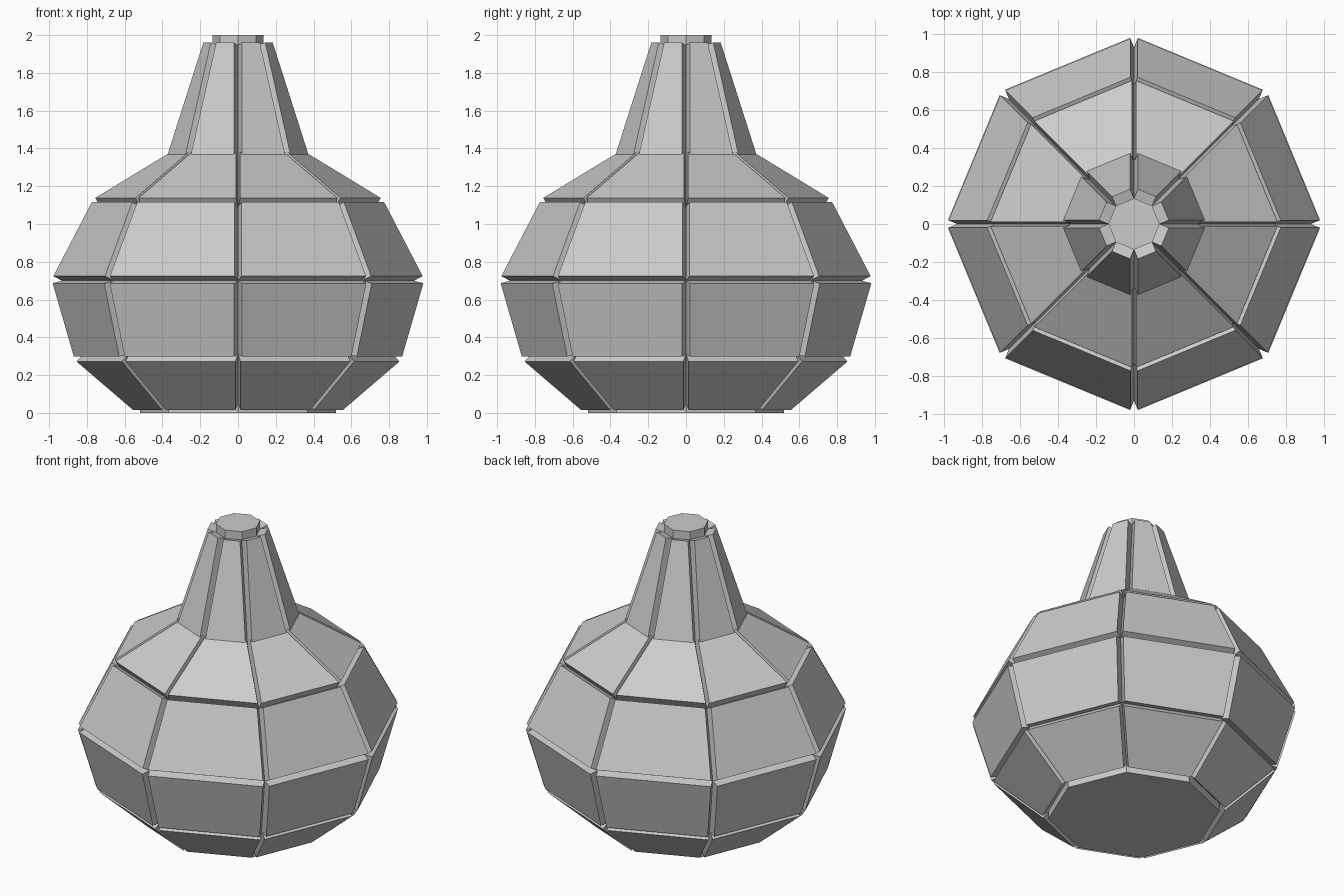
import bpy, bmesh
from math import cos, sin, pi

if "Cube" in bpy.data.objects:
    bpy.data.objects.remove(bpy.data.objects["Cube"])

SIDES = 8
DEPTH = 0.055  # how far each panel stands out from the core
# Core profile, bottom to top: (corner radius, height)
PROFILE = [(0.52, 0.055), (0.82, 0.312), (0.932, 0.70),
           (0.728, 1.092), (0.33, 1.334), (0.135, 1.945)]

# Octagonal core, flat-capped at both ends
bm = bmesh.new()
rings = [[bm.verts.new((r * cos(2 * pi * i / SIDES), r * sin(2 * pi * i / SIDES), z))
          for i in range(SIDES)] for r, z in PROFILE]
for low, high in zip(rings, rings[1:]):
    for i in range(SIDES):
        j = (i + 1) % SIDES
        bm.faces.new((low[i], low[j], high[j], high[i]))
bm.faces.new(rings[0][::-1])
bm.faces.new(rings[-1])
bm.normal_update()

# Raised panels: push every face out along its own normal, leaving V grooves
for face in bmesh.ops.extrude_discrete_faces(bm, faces=bm.faces[:])["faces"]:
    face.normal_update()
    bmesh.ops.translate(bm, verts=face.verts[:], vec=face.normal * DEPTH)
bmesh.ops.recalc_face_normals(bm, faces=bm.faces[:])

mesh = bpy.data.meshes.new("panelled_bottle")
bm.to_mesh(mesh)
bm.free()
bottle = bpy.data.objects.new("panelled_bottle", mesh)
bpy.context.collection.objects.link(bottle)
